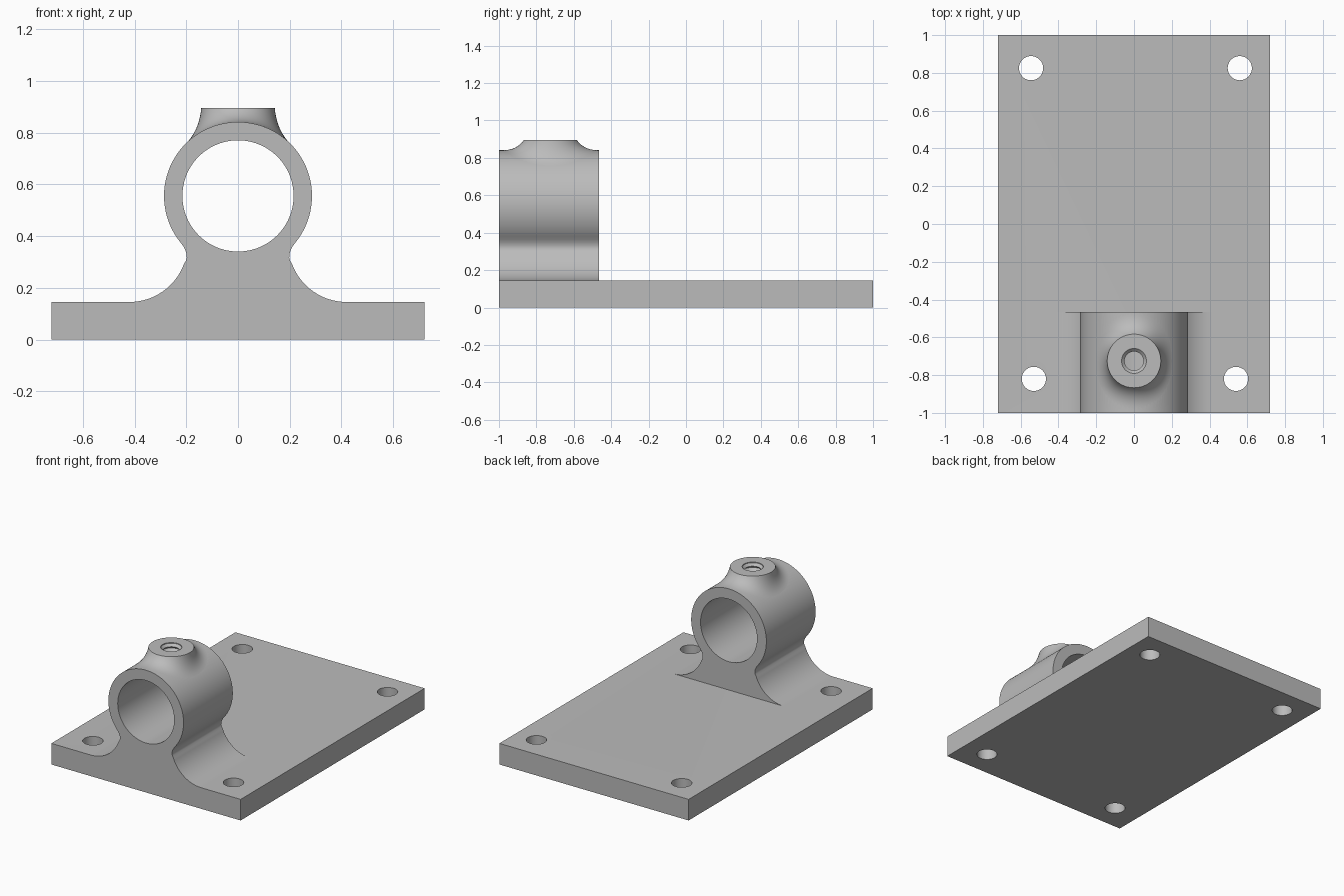
import bpy, bmesh
from math import sin, cos, pi, radians, sqrt, atan2

if "Cube" in bpy.data.objects:
    bpy.data.objects.remove(bpy.data.objects["Cube"], do_unlink=True)

grey = bpy.data.materials.new("plain_grey")
grey.use_nodes = True
grey.diffuse_color = (0.5, 0.5, 0.5, 1)
grey.node_tree.nodes["Principled BSDF"].inputs["Base Color"].default_value = (0.5, 0.5, 0.5, 1)

FRONT, BACK = -1.0, -0.465       # collar ends along y
AXIS_Z, OUTER, BORE = 0.555, 0.286, 0.215
PLATE_TOP = 0.145
BOSS_Y, BOSS_TOP = -0.725, 0.895


def make(name, bm):
    bmesh.ops.recalc_face_normals(bm, faces=bm.faces[:])
    mesh = bpy.data.meshes.new(name)
    bm.to_mesh(mesh)
    bm.free()
    mesh.materials.append(grey)
    obj = bpy.data.objects.new(name, mesh)
    bpy.context.collection.objects.link(obj)
    return obj


def extrude_xz(name, outline, y0, y1):
    bm = bmesh.new()
    face = bm.faces.new([bm.verts.new((x, y0, z)) for x, z in outline])
    out = bmesh.ops.extrude_face_region(bm, geom=[face])["geom"]
    moved = [v for v in out if isinstance(v, bmesh.types.BMVert)]
    bmesh.ops.translate(bm, verts=moved, vec=(0, y1 - y0, 0))
    return make(name, bm)


def loft(name, rings):
    bm = bmesh.new()
    loops = [[bm.verts.new(p) for p in ring] for ring in rings]
    n = len(loops[0])
    for a, b in zip(loops, loops[1:]):
        for i in range(n):
            j = (i + 1) % n
            bm.faces.new((a[i], a[j], b[j], b[i]))
    bm.faces.new(loops[0])
    bm.faces.new(loops[-1])
    return make(name, bm)


def circle(x, y, r, z, n=48):
    return [(x + r * cos(2 * pi * i / n), y + r * sin(2 * pi * i / n), z) for i in range(n)]


def combine(target, tool, operation):
    mod = target.modifiers.new("combine", 'BOOLEAN')
    mod.operation, mod.solver, mod.object = operation, 'EXACT', tool
    bpy.context.view_layer.objects.active = target
    bpy.ops.object.modifier_apply(modifier=mod.name)
    bpy.data.objects.remove(tool, do_unlink=True)


# base plate
plate = extrude_xz("flanged_collar",
                   [(-0.72, 0), (0.72, 0), (0.72, PLATE_TOP), (-0.72, PLATE_TOP)], -1, 1)

# collar with flared foot: right half outline, then mirrored
half = [(0.42, 0.07)]
for i in range(17):
    a = radians(-90 - 70 * i / 16)
    half.append((0.42 + 0.225 * cos(a), 0.37 + 0.225 * sin(a)))
half += [(0.201, 0.305), (0.198, 0.318), (0.199, 0.332), (0.204, 0.347), (0.213, 0.363)]
start = atan2(0.38 - AXIS_Z, 0.226)
for i in range(40):
    a = start + (pi / 2 - start) * i / 40
    half.append((OUTER * cos(a), AXIS_Z + OUTER * sin(a)))
outline = half + [(0, AXIS_Z + OUTER)] + [(-x, z) for x, z in reversed(half)]
combine(plate, extrude_xz("collar", outline, FRONT, BACK), 'UNION')

# set screw boss blending tangentially into the collar
STEPS, SIDES = 10, 72
rings = [[] for _ in range(STEPS + 2)]
for i in range(SIDES):
    a = 2 * pi * i / SIDES
    c, s = cos(a), sin(a)
    r0, r2 = 0.142, 0.2 * c * c + 0.255 * s * s
    drop = sqrt(OUTER ** 2 - (r2 * c) ** 2)
    z2 = AXIS_Z + drop
    back = 0.05 * c * c + 0.075 * s * s
    r1, z1 = r2 - back, z2 + back * r2 * c * c / drop
    for k in range(STEPS + 1):
        t = k / STEPS
        u, v, w = (1 - t) ** 2, 2 * t * (1 - t), t * t
        r = u * r0 + v * r1 + w * r2
        rings[k].append((r * c, BOSS_Y + r * s, u * BOSS_TOP + v * z1 + w * z2))
    rings[-1].append((0.12 * c, BOSS_Y + 0.12 * s, 0.79))
combine(plate, loft("boss", rings), 'UNION')

# pipe bore
bore = [(BORE * cos(2 * pi * i / 96), AXIS_Z + BORE * sin(2 * pi * i / 96)) for i in range(96)]
combine(plate, extrude_xz("bore_cutter", bore, FRONT - 0.1, BACK + 0.1), 'DIFFERENCE')

# threaded screw hole
thread = [circle(0, BOSS_Y, 0.066, BOSS_TOP + 0.05)]
for k in range(12):
    thread.append(circle(0, BOSS_Y, 0.05 if k % 2 else 0.066, BOSS_TOP - 0.005 - 0.016 * k))
combine(plate, loft("screw_cutter", thread), 'DIFFERENCE')

# mounting holes
for x, y in ((-0.545, 0.825), (0.56, 0.825), (-0.53, -0.82), (0.54, -0.82)):
    hole = loft("hole_cutter", [circle(x, y, 0.064, -0.1), circle(x, y, 0.064, 0.3)])
    combine(plate, hole, 'DIFFERENCE')

bpy.ops.object.select_all(action='DESELECT')
plate.select_set(True)
bpy.context.view_layer.objects.active = plate
bpy.ops.object.shade_smooth_by_angle(angle=radians(30))
